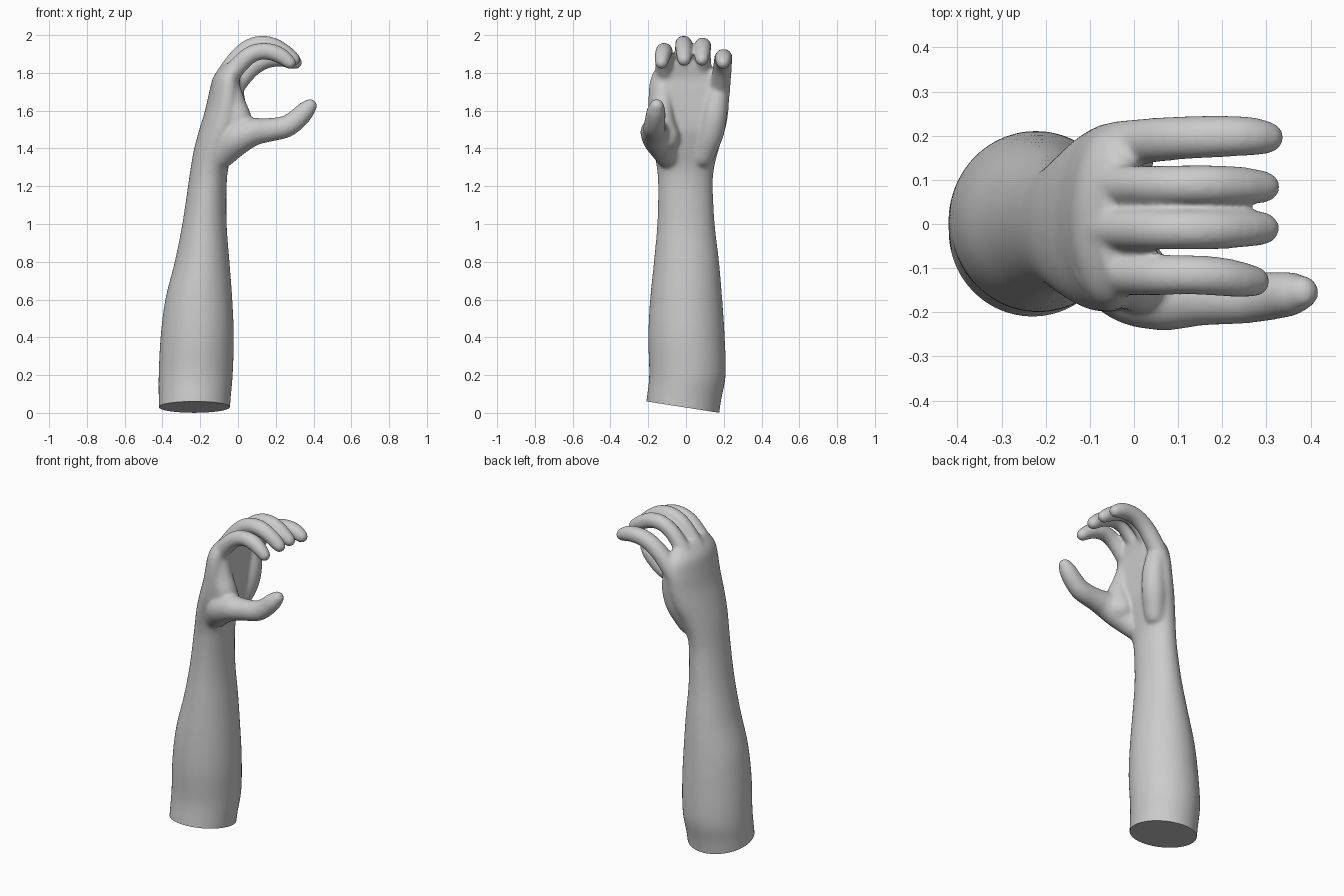
import bpy, bmesh
from math import sin, cos, pi, radians
from mathutils import Vector

if "Cube" in bpy.data.objects:
    bpy.data.objects.remove(bpy.data.objects["Cube"])


def spline(pts, steps=6):
    """Catmull-Rom resampling of a list of equal-length tuples."""
    p = [Vector(q) for q in pts]
    p = [p[0] * 2 - p[1]] + p + [p[-1] * 2 - p[-2]]
    out = []
    for i in range(1, len(p) - 2):
        a, b, c, d = p[i - 1:i + 3]
        for s in range(steps):
            t = s / steps
            out.append(0.5 * (2 * b + (c - a) * t + (2 * a - 5 * b + 4 * c - d) * t ** 2
                              + (3 * b - a - 3 * c + d) * t ** 3))
    return out + [p[-2]]


def skin(bm, rings):
    """Bridge rings of points into a closed shell."""
    vs = [[bm.verts.new(c) for c in r] for r in rings]
    n = len(vs[0])
    for lo, hi in zip(vs, vs[1:]):
        for k in range(n):
            m = (k + 1) % n
            bm.faces.new((lo[k], lo[m], hi[m], hi[k]))
    bm.faces.new(vs[0][::-1])
    bm.faces.new(vs[-1])


def tube(bm, pts, n=24):
    """Round-ended tube along (x, y, z, radius) points."""
    path = spline(pts)
    cs = [Vector(q[:3]) for q in path]
    rs = [q[3] for q in path]
    t0, t1 = (cs[1] - cs[0]).normalized(), (cs[-1] - cs[-2]).normalized()
    st = []
    for a in (80, 55, 30):
        st.append((cs[0] - t0 * rs[0] * sin(radians(a)), t0, rs[0] * cos(radians(a))))
    for i, c in enumerate(cs):
        t = (cs[min(i + 1, len(cs) - 1)] - cs[max(i - 1, 0)]).normalized()
        st.append((c, t, rs[i]))
    for a in (30, 55, 80):
        st.append((cs[-1] + t1 * rs[-1] * sin(radians(a)), t1, rs[-1] * cos(radians(a))))
    rings = []
    for c, t, r in st:
        u = t.cross(Vector((0, 1, 0))).normalized()
        v = u.cross(t)
        rings.append([c + r * (u * cos(2 * pi * k / n) + v * sin(2 * pi * k / n)) for k in range(n)])
    skin(bm, rings)


bm = bmesh.new()

# Forearm, wrist and palm: z, x min, x max, y min, y max, front flattening
sections = [
    (-.12, -.42, -.05, -.23, .16, 0), (.06, -.42, -.04, -.21, .185, 0),
    (.2, -.42, -.028, -.195, .21, 0), (.4, -.41, -.022, -.2, .205, 0),
    (.6, -.385, -.03, -.19, .192, 0), (.8, -.335, -.045, -.17, .175, 0),
    (1.0, -.295, -.06, -.152, .152, 0), (1.2, -.265, -.06, -.148, .142, 0),
    (1.3, -.25, -.05, -.155, .15, 0), (1.4, -.232, -.01, -.175, .175, .1),
    (1.5, -.205, .035, -.195, .208, .25), (1.6, -.175, .05, -.2, .225, .35),
    (1.7, -.152, .045, -.198, .226, .35), (1.78, -.13, .035, -.185, .2, .3),
    (1.85, -.075, .03, -.145, .12, .1)]
rings = []
for z, x0, x1, y0, y1, dent in spline(sections):
    ring = []
    for k in range(48):
        c, s = cos(2 * pi * k / 48), sin(2 * pi * k / 48)
        f = c * (1 - dent * c * c) if c > 0 else c
        ring.append(((x0 + x1) / 2 + (x1 - x0) / 2 * f, (y0 + y1) / 2 + (y1 - y0) / 2 * s, z))
    rings.append(ring)
skin(bm, rings)

# Fingers, starting inside the palm: index, middle, ring, little
tube(bm, [(-.085, -.11, 1.70, .05), (-.03, -.112, 1.80, .05), (.05, -.115, 1.885, .047),
          (.12, -.115, 1.914, .045), (.185, -.118, 1.908, .045), (.235, -.125, 1.885, .042),
          (.273, -.13, 1.855, .036)])
tube(bm, [(-.09, -.012, 1.75, .05), (-.03, -.012, 1.845, .048), (.04, -.012, 1.92, .047),
          (.11, -.012, 1.95, .046), (.18, -.012, 1.943, .046), (.245, -.011, 1.91, .043),
          (.293, -.01, 1.872, .038)])
tube(bm, [(-.085, .085, 1.73, .05), (-.025, .087, 1.83, .047), (.04, .088, 1.905, .045),
          (.11, .089, 1.94, .045), (.18, .089, 1.937, .045), (.245, .087, 1.906, .043),
          (.295, .084, 1.872, .037)])
tube(bm, [(-.06, .17, 1.62, .055), (-.035, .178, 1.70, .055), (.02, .187, 1.775, .052),
          (.08, .193, 1.835, .05), (.15, .197, 1.872, .049), (.22, .199, 1.88, .047),
          (.27, .198, 1.87, .044), (.302, .196, 1.856, .038)])

# Thumb
tube(bm, [(-.09, -.09, 1.36, .07), (-.01, -.14, 1.445, .085), (.07, -.165, 1.485, .077),
          (.15, -.167, 1.496, .064), (.25, -.167, 1.514, .059), (.31, -.163, 1.553, .055),
          (.357, -.158, 1.6, .05), (.38, -.155, 1.624, .04)])
# Thumb-side web and little-finger-side pad of the palm
tube(bm, [(.0, -.11, 1.46, .08), (.005, -.13, 1.55, .07), (-.02, -.125, 1.64, .06),
          (-.045, -.12, 1.73, .055)])
tube(bm, [(-.08, .09, 1.36, .06), (-.04, .13, 1.48, .07), (-.022, .15, 1.58, .068),
          (-.025, .165, 1.68, .06)])

mesh = bpy.data.meshes.new("arm_shells")
bmesh.ops.recalc_face_normals(bm, faces=bm.faces)
bm.to_mesh(mesh)
bm.free()
src = bpy.data.objects.new("arm_shells", mesh)
bpy.context.collection.objects.link(src)

# Fuse the shells and soften the joins
rm = src.modifiers.new("fuse", 'REMESH')
rm.mode = 'VOXEL'
rm.voxel_size = 0.008
sm = src.modifiers.new("soften", 'SMOOTH')
sm.factor = 0.5
sm.iterations = 20
dg = bpy.context.evaluated_depsgraph_get()
fused = bpy.data.meshes.new_from_object(src.evaluated_get(dg))
bpy.data.objects.remove(src)

# Slanted flat cut at the elbow end
bm = bmesh.new()
bm.from_mesh(fused)
cut = bmesh.ops.bisect_plane(bm, geom=bm.verts[:] + bm.edges[:] + bm.faces[:],
                             plane_co=(0, .18, 0), plane_no=(0, .156, 1), clear_inner=True)
edges = [e for e in cut["geom_cut"] if isinstance(e, bmesh.types.BMEdge)]
bmesh.ops.contextual_create(bm, geom=edges)
bmesh.ops.recalc_face_normals(bm, faces=bm.faces)
bm.to_mesh(fused)
bm.free()
arm = bpy.data.objects.new("forearm_and_hand", fused)
bpy.context.collection.objects.link(arm)
bpy.context.view_layer.objects.active = arm
arm.select_set(True)
bpy.ops.object.shade_smooth_by_angle(angle=radians(40))
